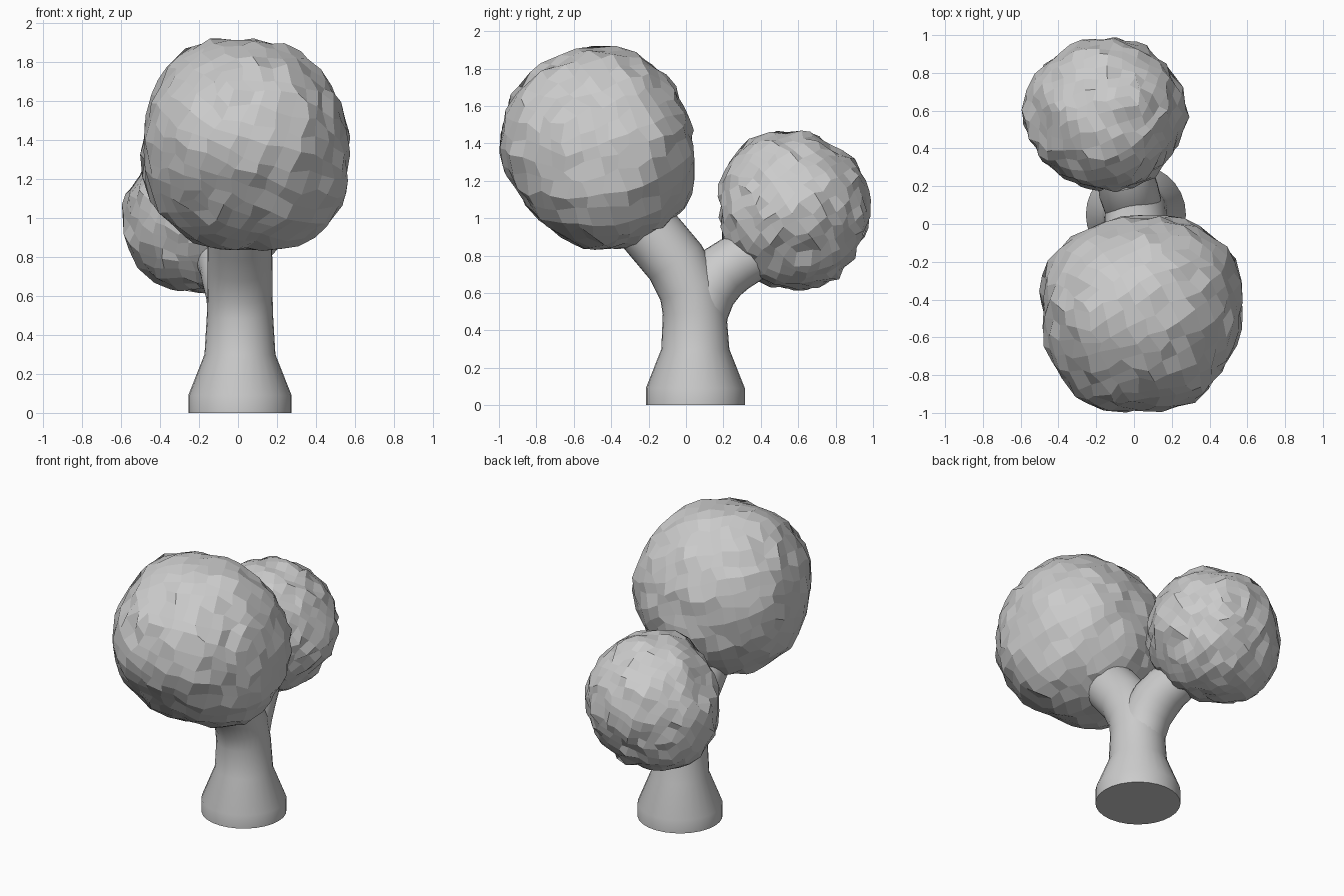
import bpy, bmesh, math, random
from mathutils import Vector, Euler

if "Cube" in bpy.data.objects:
    bpy.data.objects.remove(bpy.data.objects["Cube"])

random.seed(4)


def finish(bm, name):
    bmesh.ops.recalc_face_normals(bm, faces=bm.faces)
    me = bpy.data.meshes.new(name)
    bm.to_mesh(me)
    bm.free()
    ob = bpy.data.objects.new(name, me)
    bpy.context.collection.objects.link(ob)
    return ob


def tube(name, path, sides=28):
    """Loft circles (x, y, z, radius) along a path lying near the yz plane."""
    bm = bmesh.new()
    pts = [Vector(p[:3]) for p in path]
    rings = []
    for i, p in enumerate(pts):
        t = (pts[min(i + 1, len(pts) - 1)] - pts[max(i - 1, 0)]).normalized()
        if p.z < 0.32:
            t = Vector((0, 0, 1))
        u = Vector((1, 0, 0))
        u = (u - t * u.dot(t)).normalized()
        v = t.cross(u)
        rings.append([bm.verts.new(p + path[i][3] * (u * math.cos(a) + v * math.sin(a)))
                      for a in (math.tau * k / sides for k in range(sides))])
    for a, b in zip(rings, rings[1:]):
        for k in range(sides):
            n = (k + 1) % sides
            bm.faces.new((a[k], a[n], b[n], b[k]))
    bm.faces.new(rings[0])
    bm.faces.new(rings[-1])
    ob = finish(bm, name)
    bpy.ops.object.select_all(action='DESELECT')
    ob.select_set(True)
    bpy.context.view_layer.objects.active = ob
    bpy.ops.object.shade_smooth_by_angle(angle=math.radians(40))
    return ob


def polar(radii, a, b):
    """Radius of an outline, given every 30 degrees, in direction (a, b)."""
    s = (math.atan2(b, a) % math.tau) / math.radians(30)
    i, f = int(s), s - int(s)
    return radii[i % 12] * (1 - f) + radii[(i + 1) % 12] * f


def crown(name, center, front, side, top, tilt, cuts, rough):
    """Lumpy flat-shaded ball: spherified cube blended between three outlines."""
    bm = bmesh.new()
    bmesh.ops.create_cube(bm, size=2)
    bmesh.ops.subdivide_edges(bm, edges=bm.edges[:], cuts=cuts, use_grid_fill=True)
    rot = Euler(tilt).to_matrix()
    for v in bm.verts:
        # even out the grid, then shuffle it a little
        d = rot @ Vector([math.tan(c * math.pi / 4) for c in v.co]).normalized()
        d = (d + Vector([random.uniform(-.04, .04) for _ in range(3)])).normalized()
        total = weight = 0
        for radii, a, b, off in ((front, d.x, d.z, d.y), (side, d.y, d.z, d.x), (top, d.x, d.y, d.z)):
            w = 1 / (0.03 + off * off)
            total += w * polar(radii, a, b)
            weight += w
        v.co = Vector(center) + d * (total / weight + random.uniform(-rough, rough) - .004)
    return finish(bm, name)


# Trunk leaning into the front branch
tube("trunk", [(.01, .05, 0, .265), (.01, .05, .09, .265), (.01, .05, .3, .182),
               (.01, .045, .5, .17), (.01, .02, .62, .167), (.01, -.055, .765, .166),
               (.01, -.16, .89, .165), (.01, -.3, 1.05, .16)])

# Branch forking off to the back
tube("back_branch", [(.01, .06, .4, .155), (0, .075, .5, .152), (-.01, .115, .61, .155),
                     (-.03, .18, .7, .158), (-.05, .26, .755, .15), (-.08, .35, .8, .14),
                     (-.12, .5, .88, .13)])

# Leaf crowns
crown("front_crown", (.03, -.47, 1.39),
      (.535, .53, .54, .54, .565, .53, .515, .57, .58, .56, .61, .605),
      (.515, .515, .53, .54, .53, .54, .528, .485, .505, .556, .575, .57),
      (.545, .59, .56, .5, .53, .56, .53, .545, .57, .515, .56, .53),
      (.35, .25, .5), 8, .015)
crown("back_crown", (-.145, .585, 1.045),
      (.43, .4, .42, .43, .42, .39, .445, .475, .47, .43, .42, .4),
      (.4, .42, .39, .43, .45, .447, .412, .43, .425, .425, .435, .39),
      (.44, .405, .41, .4, .41, .425, .445, .428, .4, .4, .425, .4),
      (.6, -.3, .25), 8, .015)
